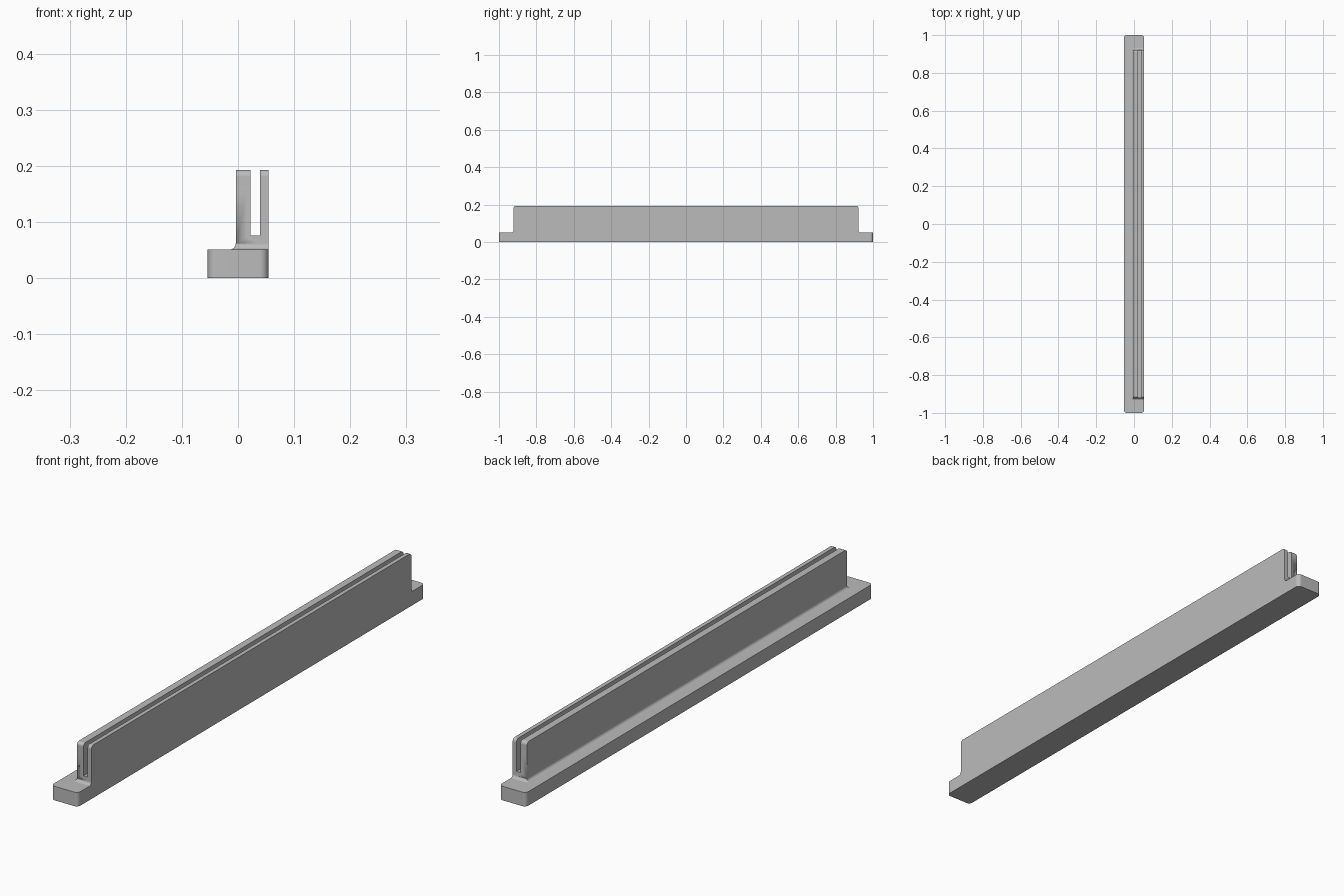
import bpy, bmesh
from math import sin, cos, pi, radians

if "Cube" in bpy.data.objects:
    bpy.data.objects.remove(bpy.data.objects["Cube"])

SEG = 8                                # segments per rounded corner
RIGHT = 0.054                          # flush long side
BASE_X, BASE_HALF, BASE_TOP, BASE_R = -0.054, 1.0, 0.051, 0.015
WALL_X, WALL_HALF, WALL_TOP = -0.004, 0.922, 0.193
FILLET, TOP_R = 0.011, 0.012
SLOT_X, SLOT_FLOOR = (0.022, 0.039), 0.076


def ring(bm, z, x0, half, r_flush, r_ledge):
    """Rectangle with its own corner radius on each long side."""
    corners = [(RIGHT, -half, r_flush), (RIGHT, half, r_flush),
               (x0, half, r_ledge), (x0, -half, r_ledge)]
    verts = []
    for k, (x, y, r) in enumerate(corners):
        cx = x - r if k < 2 else x + r
        cy = y - r if k in (1, 2) else y + r
        for i in range(SEG + 1):
            a = (k - 1 + i / SEG) * pi / 2
            verts.append(bm.verts.new((cx + r * cos(a), cy + r * sin(a), z)))
    return verts


bm = bmesh.new()
steps = [i / SEG * pi / 2 for i in range(SEG + 1)]

# Base slab
rings = [ring(bm, z, BASE_X, BASE_HALF, BASE_R, BASE_R) for z in (0, BASE_TOP)]
# Fillet around the wall foot
for a in steps:
    d = FILLET * (1 - sin(a))
    rings.append(ring(bm, BASE_TOP + FILLET * (1 - cos(a)),
                      WALL_X - d, WALL_HALF + d, 0, d))
# Wall with rounded upper ends
for a in steps:
    rings.append(ring(bm, WALL_TOP - TOP_R * (1 - sin(a)),
                      WALL_X, WALL_HALF - TOP_R * (1 - cos(a)), 0, 0))

# Skin the rings, with the flush side as one flat face
for low, high in zip(rings, rings[1:]):
    for j in range(len(low)):
        if j != SEG:
            k = (j + 1) % len(low)
            bm.faces.new((low[j], low[k], high[k], high[j]))
bm.faces.new([r[SEG + 1] for r in rings] + [r[SEG] for r in reversed(rings)])
bm.faces.new(rings[0][::-1])
bm.faces.new(rings[-1])
bmesh.ops.remove_doubles(bm, verts=bm.verts, dist=1e-5)
bmesh.ops.recalc_face_normals(bm, faces=bm.faces)
mesh = bpy.data.meshes.new("slotted_rail")
bm.to_mesh(mesh)
bm.free()
rail = bpy.data.objects.new("slotted_rail", mesh)
bpy.context.collection.objects.link(rail)

# Grey material
grey = bpy.data.materials.new("grey")
grey.use_nodes = True
colour = (0.5, 0.5, 0.5, 1)
grey.diffuse_color = colour
grey.node_tree.nodes["Principled BSDF"].inputs["Base Color"].default_value = colour
mesh.materials.append(grey)

# Slot along the wall
bpy.ops.mesh.primitive_cube_add(
    size=1, location=(sum(SLOT_X) / 2, 0, SLOT_FLOOR + 0.1))
cutter = bpy.context.object
cutter.name = "slot_cutter"
cutter.scale = (SLOT_X[1] - SLOT_X[0], 2.2, 0.2)
cutter.hide_render = True
cutter.data.materials.append(grey)

bpy.ops.object.select_all(action='DESELECT')
rail.select_set(True)
bpy.context.view_layer.objects.active = rail
cut = rail.modifiers.new("slot", 'BOOLEAN')
cut.operation = 'DIFFERENCE'
cut.solver = 'EXACT'
cut.object = cutter
bpy.ops.object.modifier_apply(modifier=cut.name)
bpy.data.objects.remove(cutter)

# Smooth fillets, crisp edges, flat large faces
bpy.ops.object.shade_smooth_by_angle(angle=radians(30))
weighted = rail.modifiers.new("weighted_normals", 'WEIGHTED_NORMAL')
weighted.keep_sharp = True
